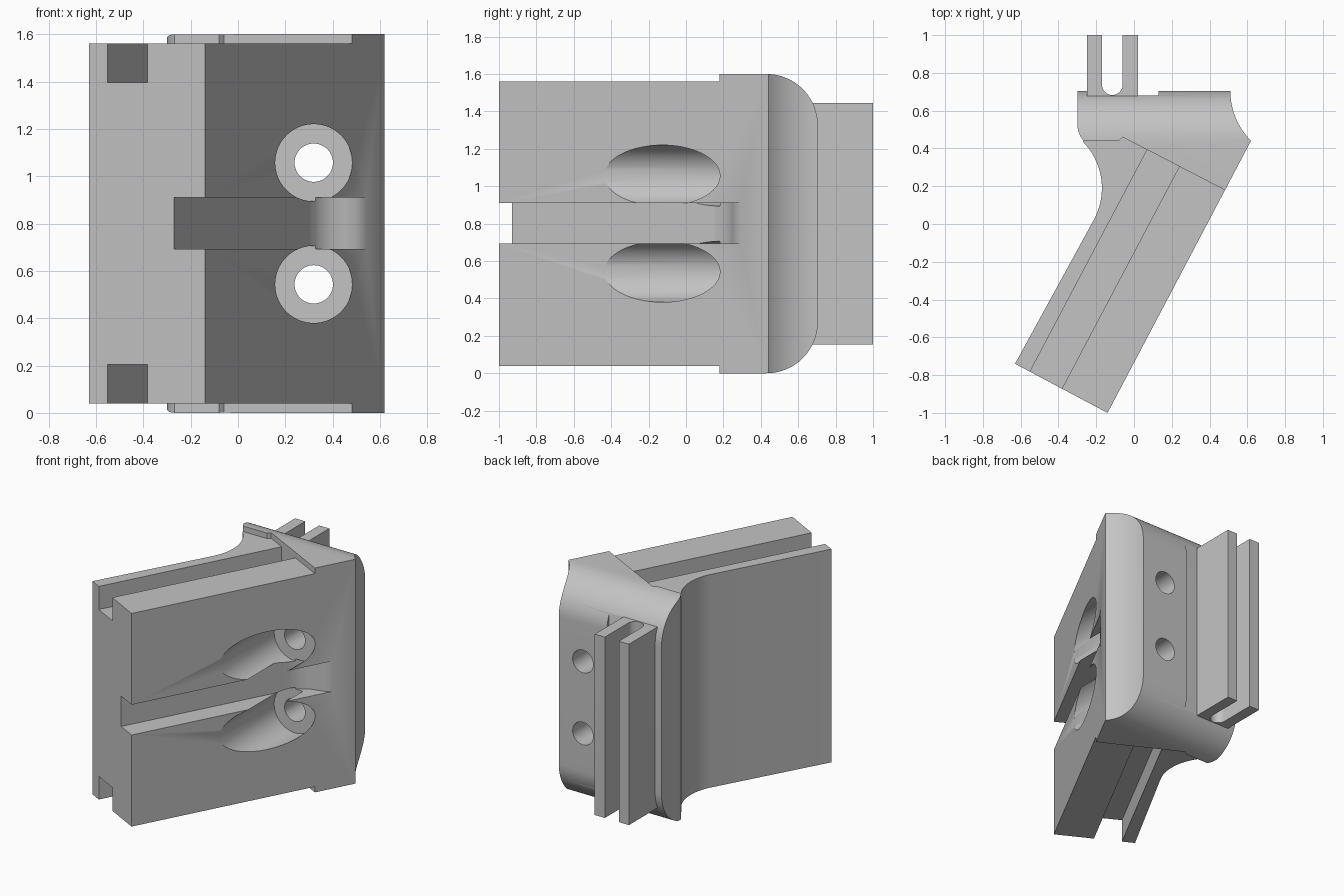
import bpy, bmesh
from math import sin, cos, radians
from mathutils import Vector

if "Cube" in bpy.data.objects:
    bpy.data.objects.remove(bpy.data.objects["Cube"], do_unlink=True)

grey = bpy.data.materials.new("plain_grey")
grey.use_nodes = True
COLOUR = (0.55, 0.55, 0.55, 1)
grey.diffuse_color = COLOUR
grey.node_tree.nodes["Principled BSDF"].inputs["Base Color"].default_value = COLOUR

MID = 0.8                                # height of the mirror plane
ALONG = Vector((0.467, 0.884))           # direction of the slanted slab


def arc(cx, cy, r, start, end, n=16):
    angles = [radians(start + (end - start) * i / n) for i in range(n + 1)]
    return [(cx + r * cos(a), cy + r * sin(a)) for a in angles]


def prism(name, points, low, high, axis="z"):
    """Extrude a flat outline along one axis."""
    place = {"x": lambda u, v: (low, u, v),
             "y": lambda u, v: (u, low, v),
             "z": lambda u, v: (u, v, low)}[axis]
    bm = bmesh.new()
    face = bm.faces.new([bm.verts.new(place(*p)) for p in points])
    new = bmesh.ops.extrude_face_region(bm, geom=[face])["geom"]
    offset = Vector([high - low if a == axis else 0 for a in "xyz"])
    bmesh.ops.translate(bm, vec=offset,
                        verts=[g for g in new if isinstance(g, bmesh.types.BMVert)])
    bmesh.ops.recalc_face_normals(bm, faces=bm.faces)
    mesh = bpy.data.meshes.new(name)
    bm.to_mesh(mesh)
    bm.free()
    mesh.materials.append(grey)
    obj = bpy.data.objects.new(name, mesh)
    bpy.context.collection.objects.link(obj)
    return obj


def combine(target, tool, operation="DIFFERENCE"):
    """Apply a boolean and discard the tool."""
    mod = target.modifiers.new("shape", "BOOLEAN")
    mod.operation, mod.object, mod.solver = operation, tool, "EXACT"
    bpy.context.view_layer.objects.active = target
    bpy.ops.object.modifier_apply(modifier=mod.name)
    bpy.data.objects.remove(tool, do_unlink=True)


def cut_both_ends(target, name, points, depth_z):
    """Cut the same outline into the top and the bottom."""
    combine(target, prism(name, points, depth_z, 2))
    combine(target, prism(name, points, -0.4, 2 * MID - depth_z))


# Slanted slab and head in one plan outline
outline = [(-0.14, -1.0)]
outline += arc(0.884, 0.705, 0.374, 225, 180)
outline += [(-0.30, 0.705)]
outline += arc(-0.16, 0.53, 0.14, 180, 220, 8)
outline += arc(-0.52, 0.19, 0.35, 45, -28)
outline += [(-0.63, -0.74)]
body = prism("bracket_body", outline, -0.2, 1.8)

# Rounded back edges of the head
side = [(-1.2, 0)] + arc(0.43, 0.275, 0.275, -90, 0, 20)
side += arc(0.43, 1.325, 0.275, 0, 90, 20) + [(-1.2, 1.6)]
combine(body, prism("side_profile", side, -1, 1, "x"), "INTERSECT")

# Slab is slightly lower than the head
step = [(-1, 0.44), (-0.08, 0.44), (-0.06, 0.46), (0.48, 0.18),
        (0.9, -0.038), (0.9, -1.2), (-1, -1.2)]
cut_both_ends(body, "slab_step", step, 1.56)

# Long slots in the top and bottom of the slab
near, far = Vector((0.24, 0.305)), Vector((0.07, 0.393))
slot = [near, far, far - ALONG * 1.6, near - ALONG * 1.6]
cut_both_ends(body, "slab_slot", slot, 1.395)

# Central groove in the broad face, running out in a curve
groove = [(-0.363, -1.107), (0.28, 0.11), (0.305, 0.155), (0.34, 0.2),
          (0.39, 0.235), (0.45, 0.25), (0.5, 0.263), (0.545, 0.296),
          (0.8, 0.25), (0.3, -1.3)]
combine(body, prism("groove", groove, 0.693, 0.909))

# Counterbored screw holes
for z in (MID - 0.257, MID + 0.257):
    combine(body, prism("counterbore", arc(0.32, z, 0.163, 0, 354.375, 63), -1.5, 0.183, "y"))
    combine(body, prism("screw_hole", arc(0.32, z, 0.081, 0, 352.5, 47), -1, 1.2, "y"))

# Shallow recess across the back
recess = [(-0.25, 0.68), (0.13, 0.68), (0.13, 1.1), (-0.25, 1.1)]
combine(body, prism("back_recess", recess, -0.3, 1.9))

# Twin fins with a rounded channel between them
fins = [(-0.25, 0.6), (0.02, 0.6), (0.02, 1.0), (-0.06, 1.0)]
fins += arc(-0.115, 0.738, 0.055, 0, -180)
fins += [(-0.17, 1.0), (-0.25, 1.0)]
combine(body, prism("fins", fins, 0.155, 1.445), "UNION")

# Smooth the curves, keep the edges sharp
bpy.ops.object.select_all(action="DESELECT")
body.select_set(True)
bpy.context.view_layer.objects.active = body
bpy.ops.object.shade_smooth_by_angle(angle=radians(30))
